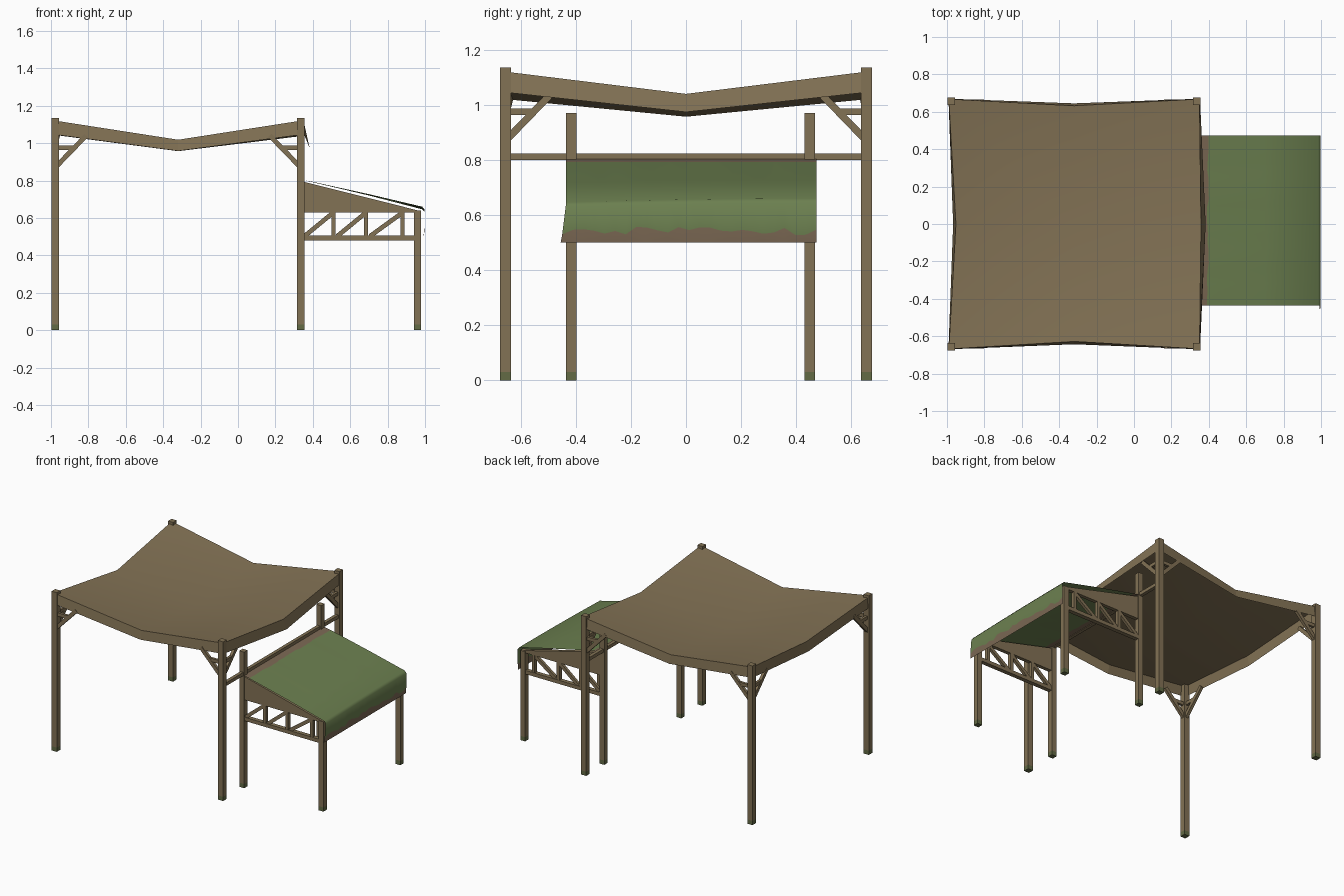
import bpy, bmesh, math, random
from mathutils import Vector

if "Cube" in bpy.data.objects:
    bpy.data.objects.remove(bpy.data.objects["Cube"])

random.seed(4)


def mat(name, c):
    m = bpy.data.materials.new(name)
    m.diffuse_color = (*c, 1)
    m.use_nodes = True
    m.node_tree.nodes["Principled BSDF"].inputs["Base Color"].default_value = m.diffuse_color
    return m


WOOD = mat("brown wood", (0.225, 0.168, 0.090))
CLOTH = mat("tan cloth", (0.225, 0.168, 0.090))
GREEN = mat("green cloth", (0.150, 0.216, 0.080))
WORN = mat("worn cloth edge", (0.200, 0.140, 0.088))
MOSS = mat("mossy wood", (0.125, 0.145, 0.060))


def make(name, verts, faces, mats, idx=None, smooth=False, fix=True):
    me = bpy.data.meshes.new(name)
    me.from_pydata(verts, [], faces)
    for m in mats:
        me.materials.append(m)
    if idx:
        for p, i in zip(me.polygons, idx):
            p.material_index = i
    if fix:
        bm = bmesh.new()
        bm.from_mesh(me)
        bmesh.ops.recalc_face_normals(bm, faces=bm.faces)
        bm.to_mesh(me)
        bm.free()
    for p in me.polygons:
        p.use_smooth = smooth
    ob = bpy.data.objects.new(name, me)
    bpy.context.collection.objects.link(ob)
    return ob


def beam(name, a, b, w, h=None):
    """Square bar from a to b: w is the level thickness, h the other one."""
    a, b = Vector(a), Vector(b)
    d = (b - a).normalized()
    up = Vector((0, 1, 0)) if abs(d.z) > 0.99 else Vector((0, 0, 1))
    s = d.cross(up).normalized()
    u = s.cross(d) * (h or w) / 2
    s = s * w / 2
    v = [p + i * s + j * u for p in (a, b) for i, j in ((-1, -1), (1, -1), (1, 1), (-1, 1))]
    f = [(0, 1, 2, 3), (4, 5, 6, 7)] + [(k, (k + 1) % 4, (k + 1) % 4 + 4, k + 4) for k in range(4)]
    return make(name, v, f, [WOOD])


def post(name, x, y, top, w=0.038):
    """Post whose foot is mossy."""
    v, f = [], []
    for z in (0, 0.03, top):
        v += [(x + i * w / 2, y + j * w / 2, z) for i, j in ((-1, -1), (1, -1), (1, 1), (-1, 1))]
    f = [(3, 2, 1, 0), (8, 9, 10, 11)]
    f += [(r + k, r + (k + 1) % 4, r + (k + 1) % 4 + 4, r + k + 4) for r in (0, 4) for k in range(4)]
    make(name, v, f, [WOOD, MOSS], [1, 0] + [1] * 4 + [0] * 4)


# Large canopy posts with corner braces
XL, XR, YP = -0.977, 0.335, 0.655
for x, sx in ((XL, 1), (XR, -1)):
    for y, sy in ((-YP, 1), (YP, -1)):
        post("canopy_post", x, y, 1.135, 0.04)
        for dx, dy in ((sx, 0), (0, sy)):
            def at(r, z):
                return (x + dx * r, y + dy * r, z)
            beam("corner_brace", at(0.01, 0.88), at(0.165, 1.04), 0.02, 0.026)
            beam("brace_tie", at(0.01, 0.975), at(0.10, 0.975), 0.018, 0.024)

# Sagging canopy cloth: high corners, low middle, hanging skirt
XM = -0.32
top = [(-0.99, -0.668, 1.122), (XM, -0.628, 1.018), (0.35, -0.668, 1.122),
       (0.358, 0, 1.04), (0.35, 0.668, 1.122), (XM, 0.632, 1.018),
       (-0.99, 0.668, 1.122), (-0.952, 0, 1.04)]
out = [(-0.002, -0.002), (0, -0.015), (0.003, -0.002), (0.025, 0),
       (0.003, 0.002), (0, 0.013), (-0.002, 0.002), (-0.015, 0)]
drop = [0.075, 0.06, 0.075, 0.066] * 2
low = [(p[0] + o[0], p[1] + o[1], p[2] - d) for p, o, d in zip(top, out, drop)]
verts = top + low + [(XM, 0, 0.957)]
faces = [(i, (i + 1) % 8, 16, (i + 7) % 8) for i in (0, 2, 4, 6)]
faces += [(i, i + 8, (i + 1) % 8 + 8, (i + 1) % 8) for i in range(8)]
canopy = make("canopy_cloth", verts, faces, [CLOTH], smooth=False)
for p in canopy.data.polygons[:4]:
    p.use_smooth = True

# Awning posts, cross beam and side trusses
XA = 0.96
beam("cross_beam", (XR, -YP, 0.812), (XR, YP, 0.812), 0.024, 0.024)
for y in (-0.417, 0.45):
    post("awning_inner_post", XR, y, 0.97)
    post("awning_outer_post", XA, y, 0.64)
    beam("truss_bottom", (XR, y, 0.492), (XA, y, 0.492), 0.03, 0.026)
    for x0, x1 in ((0.355, 0.51), (0.53, 0.685), (0.705, 0.88)):
        beam("truss_upright", (x1, y, 0.5), (x1, y, 0.635), 0.022, 0.026)
        beam("truss_diagonal", (x0, y, 0.502), (x1 - 0.005, y, 0.625), 0.02, 0.024)
    # Wedge panel between truss and roof
    prof = [(0.345, 0.628), (0.978, 0.628), (0.978, 0.636), (0.345, 0.795)]
    v = [(x, y + s * 0.013, z) for s in (-1, 1) for x, z in prof]
    f = [(0, 1, 2, 3), (4, 5, 6, 7)] + [(k, (k + 1) % 4, (k + 1) % 4 + 4, k + 4) for k in range(4)]
    make("wedge_panel", v, f, [WOOD])

# Awning cloth: sloping roof and front flap with worn, ragged borders
rows = [(0.348, 0.803), (0.395, 0.793), (0.70, 0.727), (0.985, 0.66),
        (0.998, 0.645), (0.997, 0.545), (0.992, 0.50)]
N = 24
verts, faces, idx = [], [], []
for r, (x, z) in enumerate(rows):
    y0 = -0.435 - (0.02 * (0.66 - z) / 0.16 if r > 2 else 0)
    for i in range(N + 1):
        t = i / N
        zz, xx = z, x
        if r in (2, 3, 4):  # front corner sinks a little
            zz -= (0.007, 0.014, 0.014)[r - 2] * (1 - t) ** 2
        if r == 5:
            zz += random.uniform(-0.018, 0.014)
        if r == 1:
            xx += random.uniform(-0.006, 0.006)
        verts.append((xx, y0 + t * (0.473 - y0), zz))
for r in range(len(rows) - 1):
    for i in range(N):
        a = r * (N + 1) + i
        faces.append((a, a + N + 1, a + N + 2, a + 1))
        idx.append(1 if r in (0, 5) else 0)
make("awning_cloth", verts, faces, [GREEN, WORN], idx, smooth=True, fix=False)
